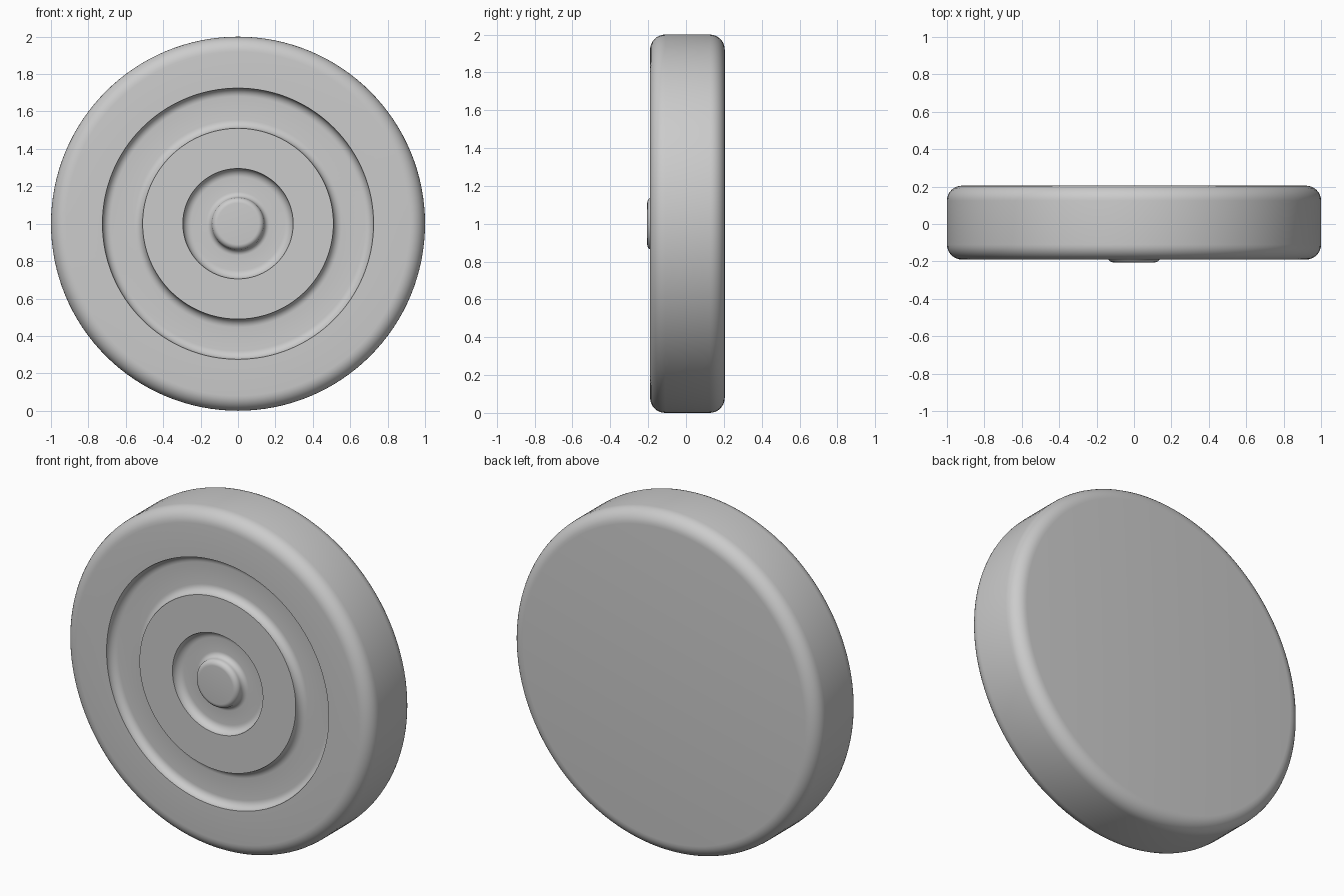
import bpy, bmesh, math
from mathutils import Vector

if "Cube" in bpy.data.objects:
    bpy.data.objects.remove(bpy.data.objects["Cube"])

FRONT, BACK, FLOOR, TIP = -0.19, 0.205, -0.145, -0.205
SEGS = 128


def arc(cr, cy, radius, a0, a1, n=8):
    """Arc points (r, y) about (cr, cy), angles in degrees."""
    pts = []
    for i in range(n + 1):
        a = math.radians(a0 + (a1 - a0) * i / n)
        pts.append((cr + radius * math.cos(a), cy + radius * math.sin(a)))
    return pts


def lathe(name, profile):
    """Spin an (r, y) profile around the y axis at z = 1."""
    bm = bmesh.new()
    verts = [bm.verts.new((r, y, 1)) for r, y in profile]
    edges = [bm.edges.new(p) for p in zip(verts, verts[1:])]
    bmesh.ops.spin(bm, geom=verts + edges, cent=Vector((0, 0, 1)), axis=Vector((0, 1, 0)),
                   angle=math.tau, steps=SEGS, use_merge=True)
    bmesh.ops.remove_doubles(bm, verts=bm.verts, dist=1e-5)
    bmesh.ops.recalc_face_normals(bm, faces=bm.faces)
    mesh = bpy.data.meshes.new(name)
    bm.to_mesh(mesh)
    bm.free()
    obj = bpy.data.objects.new(name, mesh)
    bpy.context.collection.objects.link(obj)
    bpy.context.view_layer.objects.active = obj
    obj.select_set(True)
    bpy.ops.object.shade_smooth_by_angle(angle=math.radians(35))
    return obj


cove = FLOOR - FRONT   # groove fillet radius
rim = 0.08             # outer edge rounding

profile = [(0, TIP)]
# centre button: rounded top edge, then fillet down to the groove floor
profile += arc(0.11, TIP + 0.03, 0.03, -90, 0)
profile += arc(0.14 + 0.03, FLOOR - 0.03, 0.03, 180, 90)
# inner groove wall, raised ring, outer groove
profile += arc(0.295 - cove, FRONT, cove, 90, 0)
profile += arc(0.51 + cove, FRONT, cove, 180, 90)
profile += arc(0.725 - cove, FRONT, cove, 90, 0)
# rounded outer rim and flat back
profile += arc(1 - rim, FRONT + rim, rim, -90, 0)
profile += arc(1 - rim, BACK - rim, rim, 0, 90)
profile += [(0, BACK)]

lathe("ringed_disc", profile)
